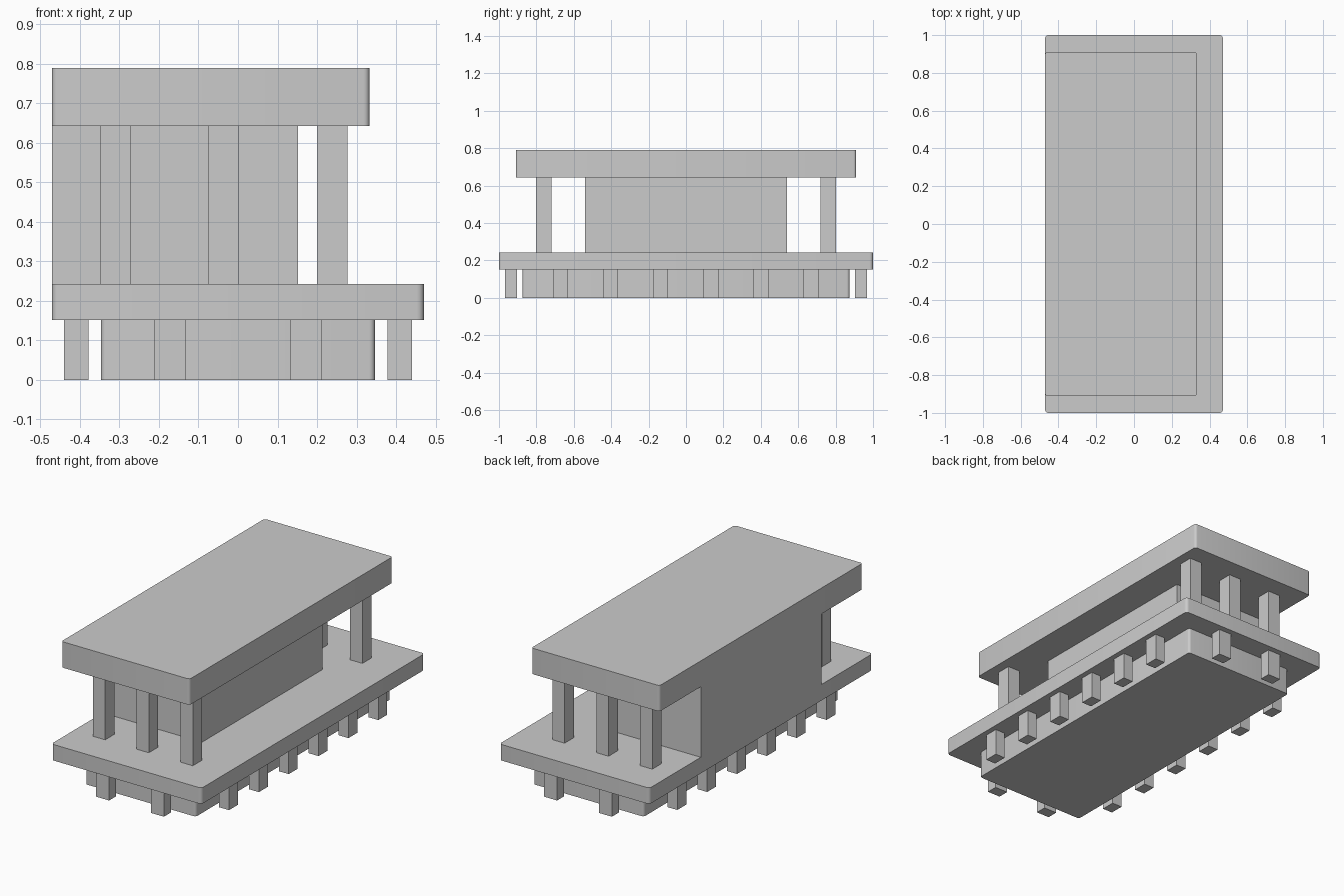
import bpy, bmesh

if "Cube" in bpy.data.objects:
    bpy.data.objects.remove(bpy.data.objects["Cube"])


def box(name, x, y, z, radius=0):
    """Box from (min, max) ranges, optionally with rounded vertical corners."""
    bm = bmesh.new()
    bmesh.ops.create_cube(bm, size=1)
    for v in bm.verts:
        v.co = [r[0] if c < 0 else r[1] for c, r in zip(v.co, (x, y, z))]
    if radius:
        upright = [e for e in bm.edges
                   if abs(e.verts[0].co.z - e.verts[1].co.z) > 0.01]
        bmesh.ops.bevel(bm, geom=upright, offset=radius, segments=4,
                        profile=0.5, affect='EDGES')
    mesh = bpy.data.meshes.new(name)
    bm.to_mesh(mesh)
    bm.free()
    ob = bpy.data.objects.new(name, mesh)
    bpy.context.collection.objects.link(ob)
    if radius:
        bpy.ops.object.select_all(action='DESELECT')
        ob.select_set(True)
        bpy.context.view_layer.objects.active = ob
        bpy.ops.object.shade_smooth_by_angle()
    return ob


def post(name, cx, cy, wx, wy, z):
    return box(name, (cx - wx / 2, cx + wx / 2), (cy - wy / 2, cy + wy / 2), z)


BASE_Z, ROOM_Z = (0, 0.152), (0.243, 0.643)

# Solid masses, from the ground up
box("base_core", (-0.347, 0.347), (-0.874, 0.874), BASE_Z, 0.015)
box("platform", (-0.471, 0.471), (-1, 1), (0.152, 0.243), 0.018)
box("enclosed_room", (-0.471, 0.152), (-0.54, 0.54), ROOM_Z)
box("roof", (-0.471, 0.333), (-0.91, 0.91), (0.643, 0.79), 0.015)

for side, end in ((-1, "front"), (1, "back")):
    # Tall columns holding the roof
    for i, x in enumerate((-0.311, -0.037, 0.239)):
        post(f"{end}_column_{i + 1}", x, side * 0.76, 0.077, 0.083, ROOM_Z)
    # Short end posts under the platform
    for i, x in enumerate((-0.172, 0.172)):
        post(f"{end}_base_post_{i + 1}", x, side * 0.936, 0.081, 0.063, BASE_Z)

# Short posts along both long sides
for side, label in ((-1, "left"), (1, "right")):
    for i in range(6):
        y = -0.67 + i * 0.2675
        post(f"{label}_base_post_{i + 1}", side * 0.41, y, 0.062, 0.08, BASE_Z)
